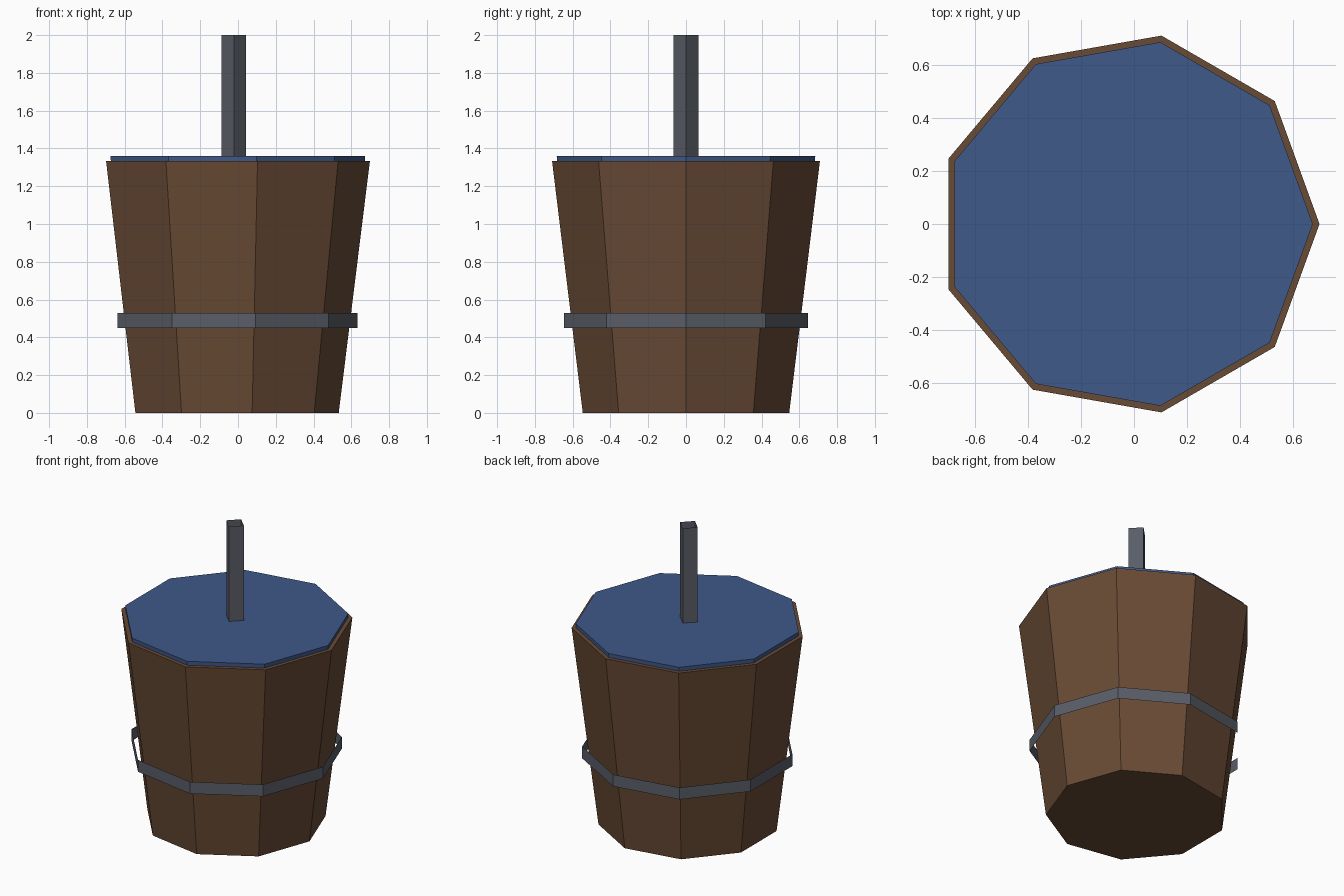
import bpy, bmesh, math

if "Cube" in bpy.data.objects:
    bpy.data.objects.remove(bpy.data.objects["Cube"])

CX = -0.0217  # offset that centres the nine-sided outline on x = 0


def material(name, rgb):
    m = bpy.data.materials.new(name)
    m.diffuse_color = (*rgb, 1.0)
    m.use_nodes = True
    m.node_tree.nodes["Principled BSDF"].inputs["Base Color"].default_value = m.diffuse_color
    return m


def prism(name, sides, r0, r1, z0, z1, mat, caps=True):
    """Tapered prism with its first corner on +x; open ended if caps is False."""
    bm = bmesh.new()
    rings = []
    for r, z in ((r0, z0), (r1, z1)):
        rings.append([bm.verts.new((CX + r * math.cos(math.tau * i / sides),
                                    r * math.sin(math.tau * i / sides), z))
                      for i in range(sides)])
    low, high = rings
    for i in range(sides):
        j = (i + 1) % sides
        bm.faces.new((low[i], low[j], high[j], high[i]))
    if caps:
        bm.faces.new(low[::-1])
        bm.faces.new(high)
    me = bpy.data.meshes.new(name)
    bm.to_mesh(me)
    bm.free()
    me.materials.append(mat)
    ob = bpy.data.objects.new(name, me)
    bpy.context.collection.objects.link(ob)
    return ob


wood = material("brown wood", (0.14, 0.07, 0.035))
metal = material("grey metal", (0.10, 0.11, 0.135))
water = material("blue water", (0.05, 0.10, 0.25))

# Wooden tub, water surface, loose hoop and hollow upright handle
prism("bucket_body", 9, 0.555, 0.72, 0.0, 1.333, wood)
prism("water_surface", 9, 0.693, 0.695, 1.325, 1.36, water)
prism("metal_hoop", 9, 0.655, 0.655, 0.45, 0.53, metal, caps=False)
prism("handle_post", 4, 0.065, 0.065, 1.34, 2.0, metal, caps=False)
